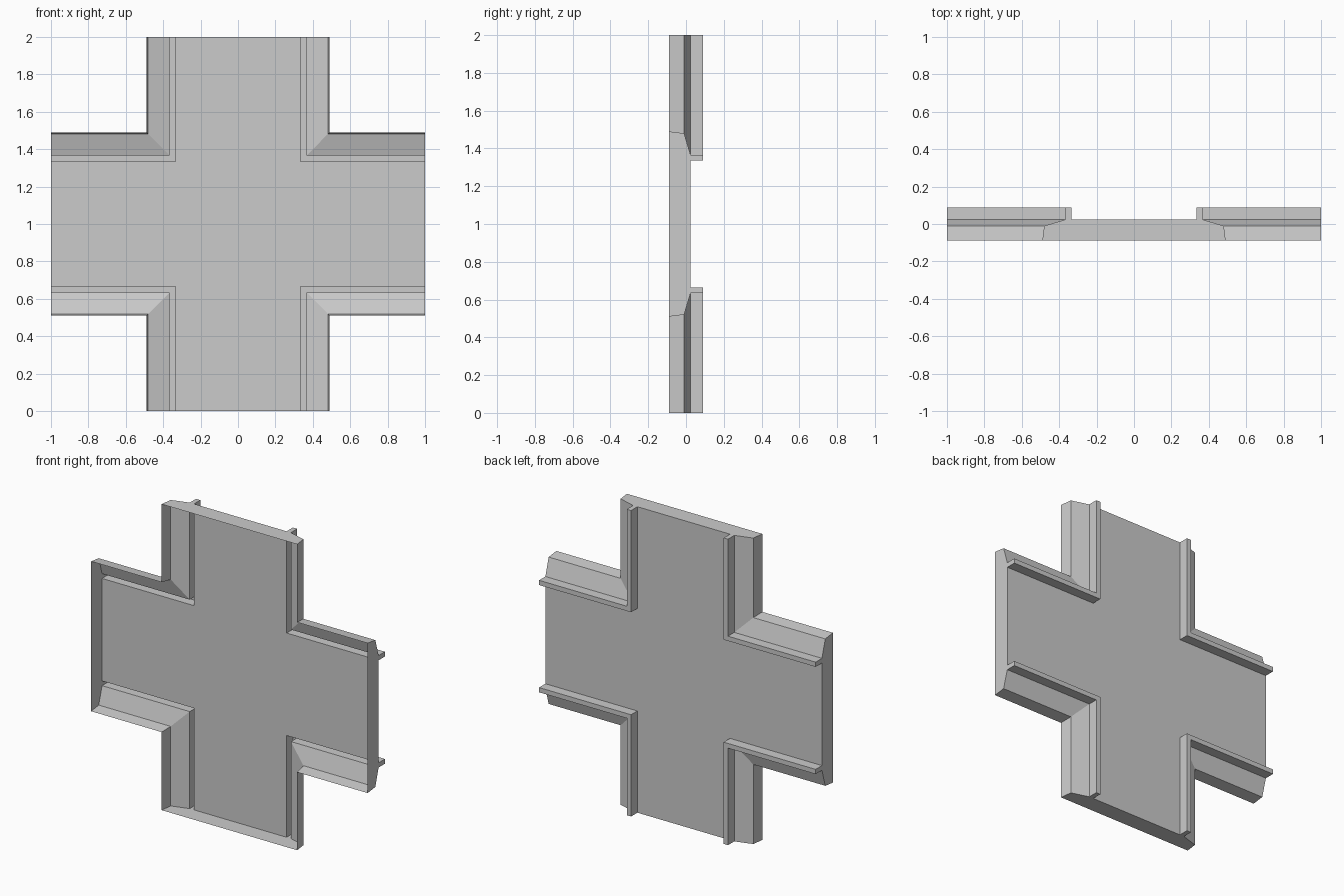
import bpy, bmesh
from math import pi
from mathutils import Matrix, Vector

cube = bpy.data.objects.get("Cube")
if cube:
    bpy.data.objects.remove(cube, do_unlink=True)

grey = bpy.data.materials.new("light grey")
grey.use_nodes = True
grey.diffuse_color = (0.6, 0.6, 0.6, 1)
grey.node_tree.nodes["Principled BSDF"].inputs["Base Color"].default_value = (0.6, 0.6, 0.6, 1)

# Cross-section of one arm, from road edge outwards: (distance from arm axis, depth)
KERB = [(0.335, 0.024), (0.335, 0.089), (0.366, 0.089), (0.366, 0.024)]
BANK = [(0.366, 0.024), (0.48, -0.01), (0.49, -0.089)]


def add_face(bm, points, facing=None):
    face = bm.faces.new([bm.verts.new(p) for p in points])
    face.normal_update()
    if facing and face.normal.dot(Vector(facing)) < 0:
        face.normal_flip()


def corner_strip(bm, profile):
    """Sweep a profile around the inside corner between two arms."""
    for (w0, d0), (w1, d1) in zip(profile, profile[1:]):
        add_face(bm, [(w0, d0, 1), (w1, d1, 1), (w1, d1, w1), (w0, d0, w0)])
        add_face(bm, [(w0, d0, w0), (w1, d1, w1), (1, d1, w1), (1, d0, w0)])


def end_wall(bm):
    """Cap the end of one arm with the full cross-section."""
    half = KERB + BANK[1:]
    outline = half + [(-w, d) for w, d in reversed(half)]
    add_face(bm, [(w, d, 1) for w, d in outline], (0, 0, 1))


def road_plate(bm):
    w, d = KERB[0]
    points = []
    for k in range(4):
        turn = Matrix.Rotation(k * pi / 2, 3, 'Y')
        points += [turn @ Vector(p) for p in ((w, d, 1), (w, d, w), (1, d, w))]
    add_face(bm, points, (0, 1, 0))


def build(name, draw, copies=4):
    """Draw one quarter, repeat it around the depth axis and lift it to the ground."""
    bm = bmesh.new()
    for k in range(copies):
        before = set(bm.verts)
        draw(bm)
        new = [v for v in bm.verts if v not in before]
        bmesh.ops.rotate(bm, verts=new, cent=(0, 0, 0),
                         matrix=Matrix.Rotation(k * pi / 2, 3, 'Y'))
    bmesh.ops.remove_doubles(bm, verts=bm.verts, dist=0.0001)
    bmesh.ops.translate(bm, verts=bm.verts, vec=(0, 0, 1))
    mesh = bpy.data.meshes.new(name)
    bm.to_mesh(mesh)
    bm.free()
    mesh.materials.append(grey)
    bpy.context.collection.objects.link(bpy.data.objects.new(name, mesh))


# Open-backed crossing: flat plate, hollow kerbs, sloping banks and end walls
build("crossing_plate", road_plate, 1)
build("kerbs", lambda bm: corner_strip(bm, KERB))
build("sloped_banks", lambda bm: corner_strip(bm, BANK))
build("end_walls", end_wall)
